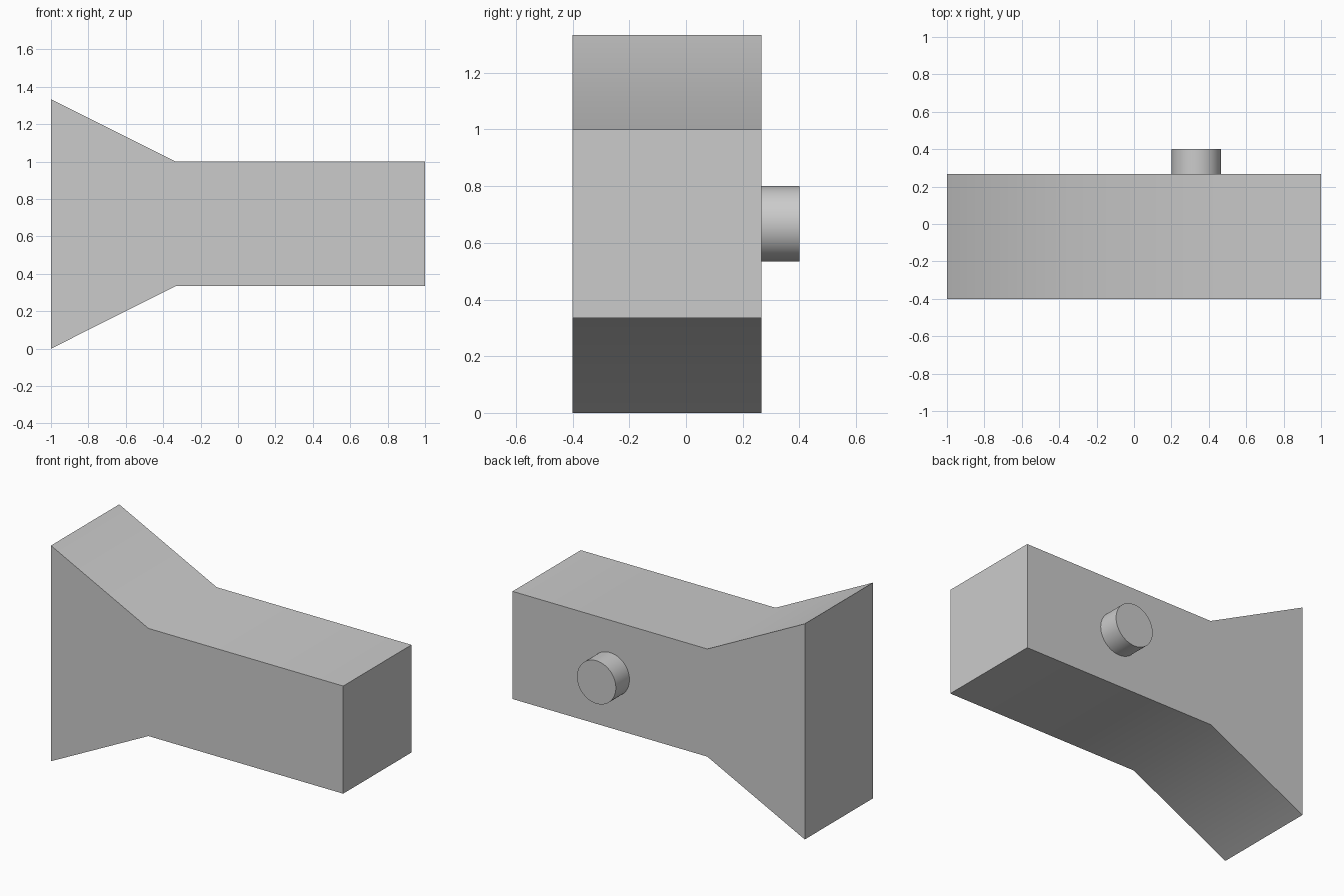
import bpy
import bmesh
import math
from mathutils import Matrix, Vector

cube = bpy.data.objects.get("Cube")
if cube:
    bpy.data.objects.remove(cube, do_unlink=True)

FRONT, BACK, TIP = -0.4, 0.267, 0.4
MID = 0.667

# Single grey finish
grey = bpy.data.materials.new("plain_grey")
grey.use_nodes = True
colour = (0.6, 0.6, 0.6, 1)
grey.diffuse_color = colour
grey.node_tree.nodes["Principled BSDF"].inputs["Base Color"].default_value = colour


def finish(bm, name):
    bmesh.ops.recalc_face_normals(bm, faces=bm.faces)
    mesh = bpy.data.meshes.new(name)
    bm.to_mesh(mesh)
    bm.free()
    mesh.materials.append(grey)
    obj = bpy.data.objects.new(name, mesh)
    bpy.context.collection.objects.link(obj)
    bpy.ops.object.select_all(action="DESELECT")
    obj.select_set(True)
    bpy.context.view_layer.objects.active = obj
    bpy.ops.object.shade_smooth_by_angle(angle=math.radians(30))
    return obj


# Flared body: half profile as (x, half height), mirrored about its mid line
half = [(-1, 0.667), (-0.333, 0.333), (1, 0.333)]
outline = [(x, MID + h) for x, h in half] + [(x, MID - h) for x, h in reversed(half)]
bm = bmesh.new()
face = bm.faces.new([bm.verts.new((x, FRONT, z)) for x, z in outline])
ext = bmesh.ops.extrude_face_region(bm, geom=[face], use_keep_orig=True)
bmesh.ops.translate(bm, vec=Vector((0, BACK - FRONT, 0)),
                    verts=[g for g in ext["geom"] if isinstance(g, bmesh.types.BMVert)])
finish(bm, "flared_body")

# Round peg on the back
bm = bmesh.new()
place = Matrix.Translation((0.333, (BACK + TIP) / 2, MID)) @ Matrix.Rotation(math.pi / 2, 4, "X")
bmesh.ops.create_cone(bm, cap_ends=True, segments=64, radius1=0.133, radius2=0.133,
                      depth=TIP - BACK, matrix=place)
finish(bm, "back_peg")
